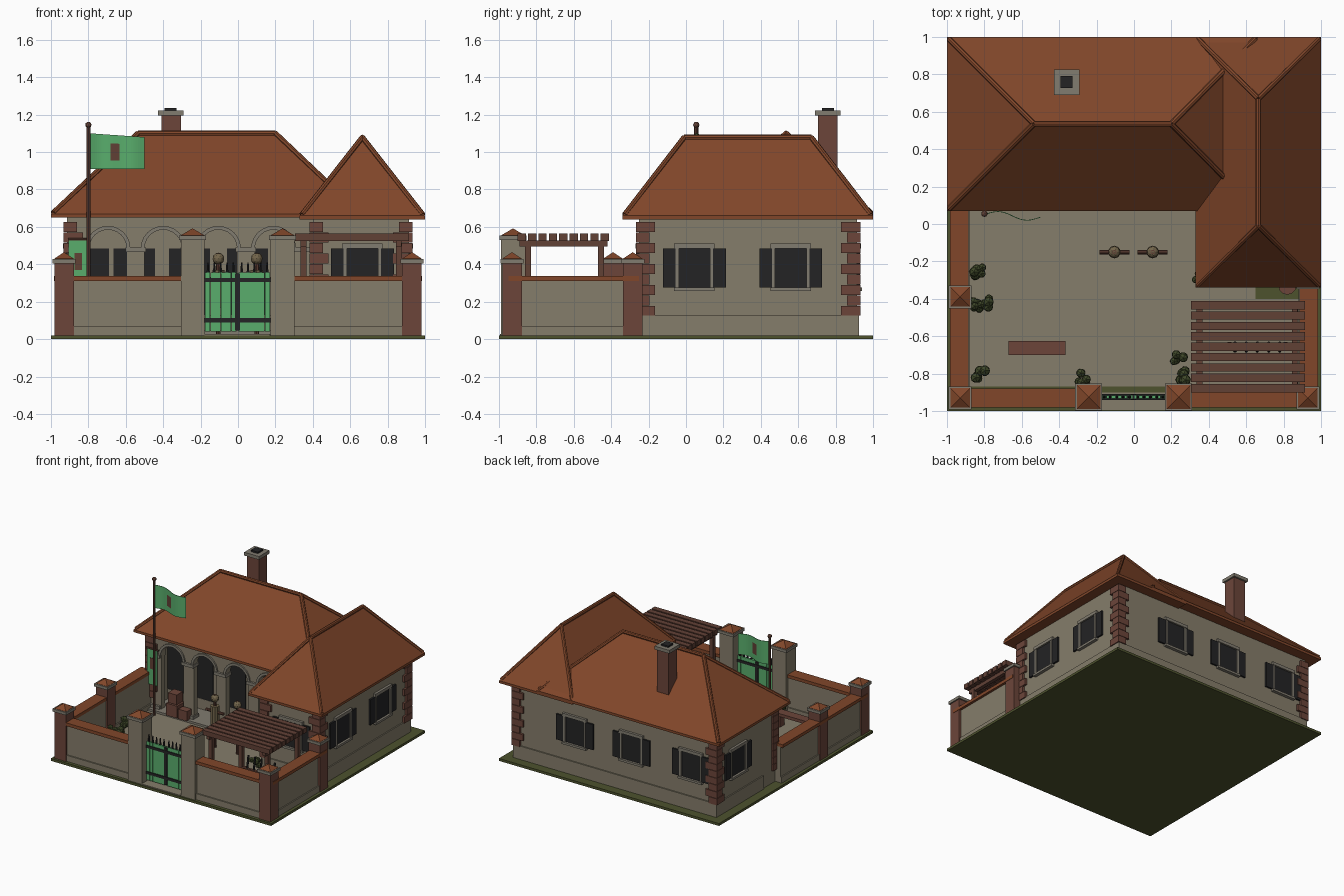
import bpy, bmesh, math, random
from mathutils import Vector, Matrix

if "Cube" in bpy.data.objects:
    bpy.data.objects.remove(bpy.data.objects["Cube"])
random.seed(4)

def mat(name, r, g, b):
    m = bpy.data.materials.new(name)
    m.diffuse_color = (r, g, b, 1)
    m.use_nodes = True
    m.node_tree.nodes["Principled BSDF"].inputs["Base Color"].default_value = m.diffuse_color
    return m

WALL = mat("beige plaster", .235, .205, .145)
TRIM = mat("grey stone", .22, .20, .16)
ROOF = mat("terracotta", .22, .062, .023)
BRICK = mat("brown brick", .15, .06, .042)
WOOD = mat("dark wood", .12, .052, .036)
DARK = mat("charcoal", .017, .017, .018)
GREEN = mat("bright green", .10, .42, .15)
GRASS = mat("grass", .075, .085, .027)
LEAF = mat("leaf", .05, .065, .022)
STRAW = mat("straw", .17, .13, .07)

def finish(name, bm, m):
    bmesh.ops.recalc_face_normals(bm, faces=bm.faces)
    me = bpy.data.meshes.new(name)
    bm.to_mesh(me); bm.free()
    me.materials.append(m)
    ob = bpy.data.objects.new(name, me)
    bpy.context.collection.objects.link(ob)
    return ob

def boxes(name, items, m, M=Matrix()):
    bm = bmesh.new()
    for x0, x1, y0, y1, z0, z1 in items:
        T = M @ Matrix.Translation(((x0+x1)/2, (y0+y1)/2, (z0+z1)/2)) @ Matrix.Diagonal((x1-x0, y1-y0, z1-z0, 1))
        bmesh.ops.create_cube(bm, size=1, matrix=T)
    return finish(name, bm, m)

def rods(name, segs, r, m, n=8, r2=None):
    bm = bmesh.new()
    for a, b in segs:
        a, b = Vector(a), Vector(b)
        T = Matrix.Translation((a+b)/2) @ (b-a).to_track_quat('Z', 'Y').to_matrix().to_4x4()
        bmesh.ops.create_cone(bm, cap_ends=True, segments=n, radius1=r, radius2=r if r2 is None else r2,
                              depth=(b-a).length, matrix=T)
    return finish(name, bm, m)

def hip(name, x0, x1, y0, y1, z0, z1, ridge, m):
    # solid hipped roof: eave slab plus ridge points
    bm = bmesh.new()
    for x in (x0, x1):
        for y in (y0, y1):
            for z in (z0, z1):
                bm.verts.new((x, y, z))
    for p in ridge:
        bm.verts.new(p)
    bmesh.ops.convex_hull(bm, input=bm.verts)
    return finish(name, bm, m)

def prism(name, pts, y0, y1, m):
    # xz outline extruded along y
    bm = bmesh.new()
    f = bm.faces.new([bm.verts.new((x, y0, z)) for x, z in pts])
    e = bmesh.ops.extrude_face_region(bm, geom=[f])
    bmesh.ops.translate(bm, vec=(0, y1-y0, 0), verts=[v for v in e['geom'] if isinstance(v, bmesh.types.BMVert)])
    return finish(name, bm, m)

# ground and paving
boxes("ground_slab", [(-1, 1, -1, 1, 0, .02)], GRASS)
boxes("courtyard_paving", [(-.9, .65, -.87, .35, .015, .028), (.65, .9, -.87, -.4, .015, .028),
                           (-.18, .17, -.995, -.9, .015, .028)], WALL)

# house walls and plinth
boxes("house_walls", [(-.915, .45, .32, .915, .02, .65), (.4, .915, -.25, .915, .02, .65),
                      (-.915, -.86, .14, .33, .02, .65)], WALL)
boxes("plinth", [(-.925, .925, .31, .925, .02, .13), (.39, .925, -.26, .9, .02, .13)], WALL)

# arcade front with four arches
centres = [-.695, -.40, -.105, .19]
out = [(-.915, .65), (-.915, .02)]
for c in centres:
    out.append((c-.1, .02))
    out += [(c-.1*math.cos(math.pi*i/12), .485+.1*math.sin(math.pi*i/12)) for i in range(13)]
    out.append((c+.1, .02))
out += [(.41, .02), (.41, .65)]
prism("arcade", out, .14, .19, WALL)
for c in centres:
    ang = [math.pi*i/12 for i in range(13)]
    band = [(c+.12*math.cos(a), .485+.12*math.sin(a)) for a in ang]
    band += [(c+.1*math.cos(a), .485+.1*math.sin(a)) for a in reversed(ang)]
    prism("arch_trim", band, .128, .142, TRIM)
piers = [-.855, -.5475, -.2525, .0425, .345]
boxes("pier_capitals", [(p-.055, p+.055, .122, .2, .465, .49) for p in piers], TRIM)
boxes("pier_bases", [(p-.055, p+.055, .122, .2, .02, .07) for p in piers], TRIM)
boxes("arcade_step", [(-.9, .4, .09, .33, .02, .045)], TRIM)

# windows with shutters
def window(x, y, deg, s=1):
    M = Matrix.Translation((x, y, 0)) @ Matrix.Rotation(math.radians(deg), 4, 'Z') @ Matrix.Diagonal((s, 1, 1, 1))
    boxes("window_frame", [(-.108, .108, -.02, .01, .485, .51), (-.108, .108, -.025, .01, .258, .276),
                           (-.1, -.083, -.016, .01, .27, .49), (.083, .1, -.016, .01, .27, .49)], TRIM, M)
    boxes("window_pane", [(-.083, .083, -.007, .002, .276, .485)], DARK, M)
    boxes("shutters", [(-.168, -.1, -.014, .002, .276, .485), (.1, .168, -.014, .002, .276, .485)], DARK, M)

for y in (.045, .56):
    window(.915, y, 90)
for x in (.364, -.15, -.69):
    window(x, .915, 180)
window(-.915, .64, -90)
window(.665, -.25, 0)
boxes("porch_doors", [(c-.11, c+.11, .312, .322, .05, .485) for c in (-.8, -.555, -.26, .05, .32)], DARK)

# corner quoins
q = []
for x, y, sx, sy in [(.915, .915, -1, -1), (-.915, .915, 1, -1), (-.915, .14, 1, 1),
                     (.915, -.25, -1, 1), (.4, -.25, 1, 1)]:
    for i in range(9):
        a, b = (.085, .055) if i % 2 else (.055, .085)
        xs = sorted((x - sx*.018, x + sx*a))
        ys = sorted((y - sy*.018, y + sy*b))
        if (x, y) == (-.915, .14):
            ys[1] = .20
        q.append((*xs, *ys, .125+i*.056, .178+i*.056))
boxes("quoins", q, BRICK)

# roofs and ridge tiles
def roof(name, x0, x1, y0, y1, z0, r0, r1):
    hip(name, x0, x1, y0, y1, z0, z0+.02, [r0, r1], ROOF)
    zt = z0+.025
    segs = [(r0, r1)]
    for cx in (x0+.012, x1-.012):
        for cy in (y0+.012, y1-.012):
            c = Vector((cx, cy, zt))
            segs.append((c, min((Vector(r0), Vector(r1)), key=lambda r: (r-c).length)))
    rods(name + "_ridge_tiles", segs, .015, ROOF)

roof("main_roof", -1, .66, .07, 1, .65, (-.535, .535, 1.1), (.2, .535, 1.1))
roof("wing_roof", .33, 1, -.34, 1, .64, (.665, -.01, 1.078), (.665, .67, 1.078))

# chimney
boxes("chimney", [(-.41, -.305, .705, .81, .75, 1.2)], BRICK)
boxes("chimney_cap", [(-.427, -.292, .69, .825, 1.195, 1.222)], TRIM)
boxes("chimney_flue", [(-.392, -.328, .727, .79, 1.2, 1.235)], DARK)

# boundary walls with coping
boxes("boundary_walls", [(-.95, -.25, -.965, -.89, .02, .315), (.25, .95, -.965, -.89, .02, .315),
                         (-.965, -.89, -.95, .15, .02, .315), (.89, .965, -.95, -.25, .02, .315)], WALL)
boxes("boundary_plinth", [(-.95, -.25, -.975, -.88, .02, .07), (.25, .95, -.975, -.88, .02, .07),
                          (-.975, -.88, -.95, .15, .02, .07), (.88, .975, -.95, -.25, .02, .07)], WALL)
boxes("wall_coping", [(-.95, -.25, -.98, -.88, .312, .338), (.25, .95, -.98, -.88, .312, .338),
                      (-.985, -.885, -.95, .15, .312, .338), (.885, .985, -.95, -.25, .312, .338)], ROOF)

# pillars
def pillar(x, y, h, w, top, m):
    boxes("pillar", [(x-w, x+w, y-w, y+w, .02, h)], m)
    boxes("pillar_cap", [(x-w-.01, x+w+.01, y-w-.01, y+w+.01, h-.005, h+.018)], TRIM)
    hip("pillar_roof", x-w, x+w, y-w, y+w, h+.015, h+.02, [(x, y, top)], ROOF)

for x, y in [(-.93, -.93), (.93, -.93), (-.93, -.39), (.93, -.285)]:
    pillar(x, y, .41, .052, .465, BRICK)
for x in (-.243, .238):
    pillar(x, -.925, .535, .063, .592, WALL)

# gate leaves, iron bands and spikes
boxes("gate_planks", [(s*.09-.0025+(i-2.5)*.028-.0135, s*.09-.0025+(i-2.5)*.028+.0135, -.934, -.916, .04, .355)
                      for s in (-1, 1) for i in range(6)], GREEN)
boxes("gate_bands", [(-.18, .175, -.94, -.91, z, z+.022) for z in (.09, .305)]
      + [(-.016, .011, -.938, -.912, .045, .35)], DARK)
rods("gate_spikes", [((s*.09-.0025+(i-2)*.034, -.925, .35), (s*.09-.0025+(i-2)*.034, -.925, .41))
                     for s in (-1, 1) for i in range(5)], .009, DARK, 6, .004)

# flagpole and flag
rods("flagpole", [((-.8, .055, .02), (-.8, .055, 1.14))], .011, WOOD)
bm = bmesh.new()
bmesh.ops.create_icosphere(bm, subdivisions=2, radius=.017, matrix=Matrix.Translation((-.8, .055, 1.145)))
finish("pole_knob", bm, WOOD)
bm = bmesh.new()
bmesh.ops.create_grid(bm, x_segments=24, y_segments=16, size=.5)
for v in bm.verts:
    u, w = v.co.x+.5, v.co.y+.5
    v.co = (-.79+.29*u, .055-.02*u+.018*math.sin(u*6.5), .91+.19*w-.02*u*w)
flag = finish("flag", bm, GREEN)
flag.data.materials.append(WOOD)
for p in flag.data.polygons:
    p.material_index = int(abs(p.center.x+.66) < .027 and abs(p.center.z-1) < .042)
sol = flag.modifiers.new("thickness", 'SOLIDIFY')
sol.thickness = .004

# wall banner
boxes("banner", [(-.905, -.81, .108, .114, .24, .53)], GREEN)
boxes("banner_emblem", [(-.875, -.835, .104, .109, .37, .46)], WOOD)
rods("banner_rod", [((-.91, .111, .533), (-.80, .111, .533))], .007, WOOD)

# pergola
boxes("pergola_slats", [(.305, .915, -.9+i*.0555, -.9+i*.0555+.044, .525, .565) for i in range(9)], WOOD)
boxes("pergola_beams", [(x-.015, x+.015, -.89, -.42, .495, .527) for x in (.35, .86)], WOOD)
boxes("pergola_posts", [(x-.016, x+.016, y-.016, y+.016, .02, .51) for x in (.35, .86) for y in (-.845, -.455)], WOOD)

# tool rack under the pergola
boxes("rack", [(.5, .82, -.66, -.64, .2, .22), (.5, .52, -.67, -.63, .02, .22), (.8, .82, -.67, -.63, .02, .22)], WOOD)
rods("rack_poles", [((.54+i*.06, -.68, .03), (.54+i*.06, -.635, .32)) for i in range(5)], .008, DARK, 6)

# practice dummies
for x in (-.105, .1):
    rods("dummy_post", [((x, -.15, .02), (x, -.15, .46)), ((x-.08, -.15, .32), (x+.08, -.15, .32))], .012, WOOD)
    rods("dummy_body", [((x, -.15, .17), (x, -.15, .37))], .034, STRAW, 10)
    bm = bmesh.new()
    bmesh.ops.create_icosphere(bm, subdivisions=2, radius=.032, matrix=Matrix.Translation((x, -.15, .43)))
    finish("dummy_head", bm, STRAW)

# bench, crates and barrel
boxes("bench", [(-.67, -.365, -.7, -.625, .12, .145), (-.65, -.62, -.69, -.635, .02, .12),
                (-.41, -.38, -.69, -.635, .02, .12)], BRICK)
boxes("crates", [(-.71, -.61, .08, .18, .04, .14), (-.70, -.62, .09, .17, .145, .225),
                 (-.6, -.52, .08, .14, .04, .12)], BRICK)
rods("barrel", [((.82, -.33, .02), (.82, -.33, .15))], .048, BRICK, 12)

# bushes
bm = bmesh.new()
for x, y in [(-.83, -.25), (-.8, -.42), (-.85, -.43), (-.82, -.81), (-.27, -.825), (.24, -.72), (.25, -.81), (.345, -.27)]:
    for i in range(6):
        p = (x+random.uniform(-.028, .028), y+random.uniform(-.028, .028), random.uniform(.045, .1))
        bmesh.ops.create_icosphere(bm, subdivisions=1, radius=random.uniform(.022, .032), matrix=Matrix.Translation(p))
finish("bushes", bm, LEAF)
